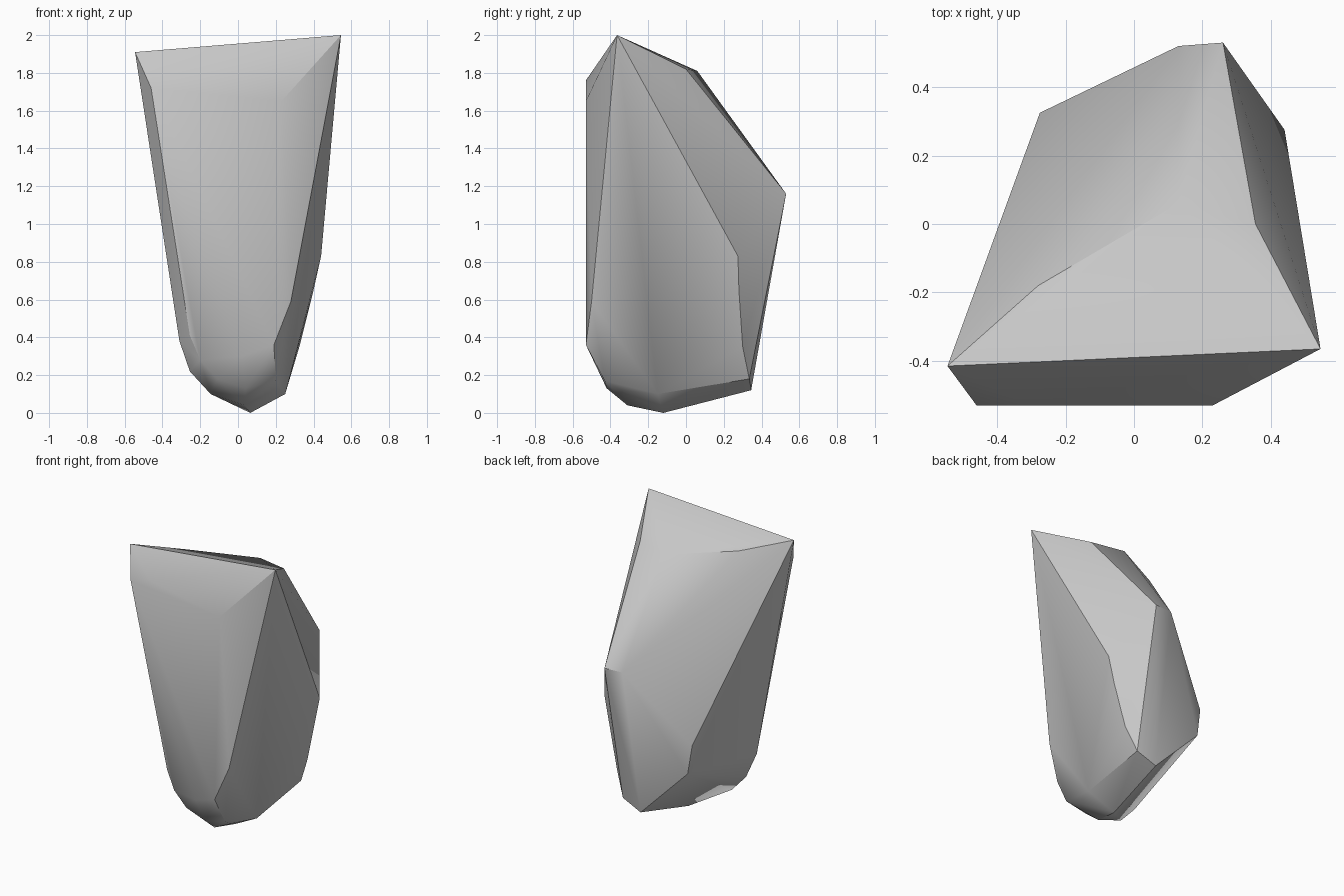
import bpy
import bmesh
import math

default_cube = bpy.data.objects.get("Cube")
if default_cube:
    bpy.data.objects.remove(default_cube, do_unlink=True)


def make_material(name, colour):
    material = bpy.data.materials.new(name)
    material.use_nodes = True
    material.diffuse_color = colour
    shader = material.node_tree.nodes["Principled BSDF"]
    shader.inputs["Base Color"].default_value = colour
    shader.inputs["Roughness"].default_value = 0.9
    return material


def make_hull(name, corner_groups, material):
    """Wrap a closed convex skin around all the corner points."""
    mesh = bpy.data.meshes.new(name)
    bm = bmesh.new()
    for group in corner_groups:
        for corner in group:
            bm.verts.new(corner)
    hull = bmesh.ops.convex_hull(bm, input=bm.verts[:], use_existing_faces=False)
    unused = {item for item in hull["geom_interior"] + hull["geom_unused"]
              if isinstance(item, bmesh.types.BMVert)}
    bmesh.ops.delete(bm, geom=list(unused), context="VERTS")
    # Merge nearly coplanar triangles into broad chipped facets
    bmesh.ops.dissolve_limit(bm, angle_limit=math.radians(1),
                             verts=bm.verts[:], edges=bm.edges[:])
    bmesh.ops.recalc_face_normals(bm, faces=bm.faces[:])
    bm.to_mesh(mesh)
    bm.free()
    mesh.materials.append(material)
    rock = bpy.data.objects.new(name, mesh)
    bpy.context.collection.objects.link(rock)
    return rock


# Sloping top, with a high corner on each side
crown = [(-.545, -.415, 1.91), (.545, -.365, 2), (.355, 0, 1.82),
         (.13, .06, 1.81), (-.28, -.18, 1.853)]

# Flat front, narrowing downward, with a rounded right shoulder
front = [(-.46, -.53, 1.72), (-.31, -.53, 1.76), (.23, -.53, 1.65),
         (.19, -.53, .36), (.28, -.5, .59), (.02, -.5, .3), (-.255, -.42, .41)]

# Bulging back ridge and side corners
back = [(.13, .52, 1.16), (.26, .53, 1.16), (.44, .275, .83),
        (.4, .28, .65), (.325, .3, .35), (-.275, .325, .68), (-.246, .333, .48)]

# Rounded foot
foot = [(.254, .335, .18), (.11, .345, .12), (.065, -.12, 0), (.035, -.31, .04),
        (.25, -.15, .1), (.19, -.34, .12), (.2, -.43, .17), (.04, -.42, .13),
        (-.11, -.415, .18), (-.2, -.42, .28), (-.145, -.3, .1),
        (-.255, -.3, .22), (-.31, -.34, .38)]

stone_grey = make_material("stone grey", (.57, .57, .57, 1))
rock = make_hull("rock", [crown, front, back, foot], stone_grey)

# Soft shading within facets, crisp at the ridges
bpy.ops.object.select_all(action="DESELECT")
rock.select_set(True)
bpy.context.view_layer.objects.active = rock
bpy.ops.object.shade_smooth_by_angle(angle=math.radians(30))
